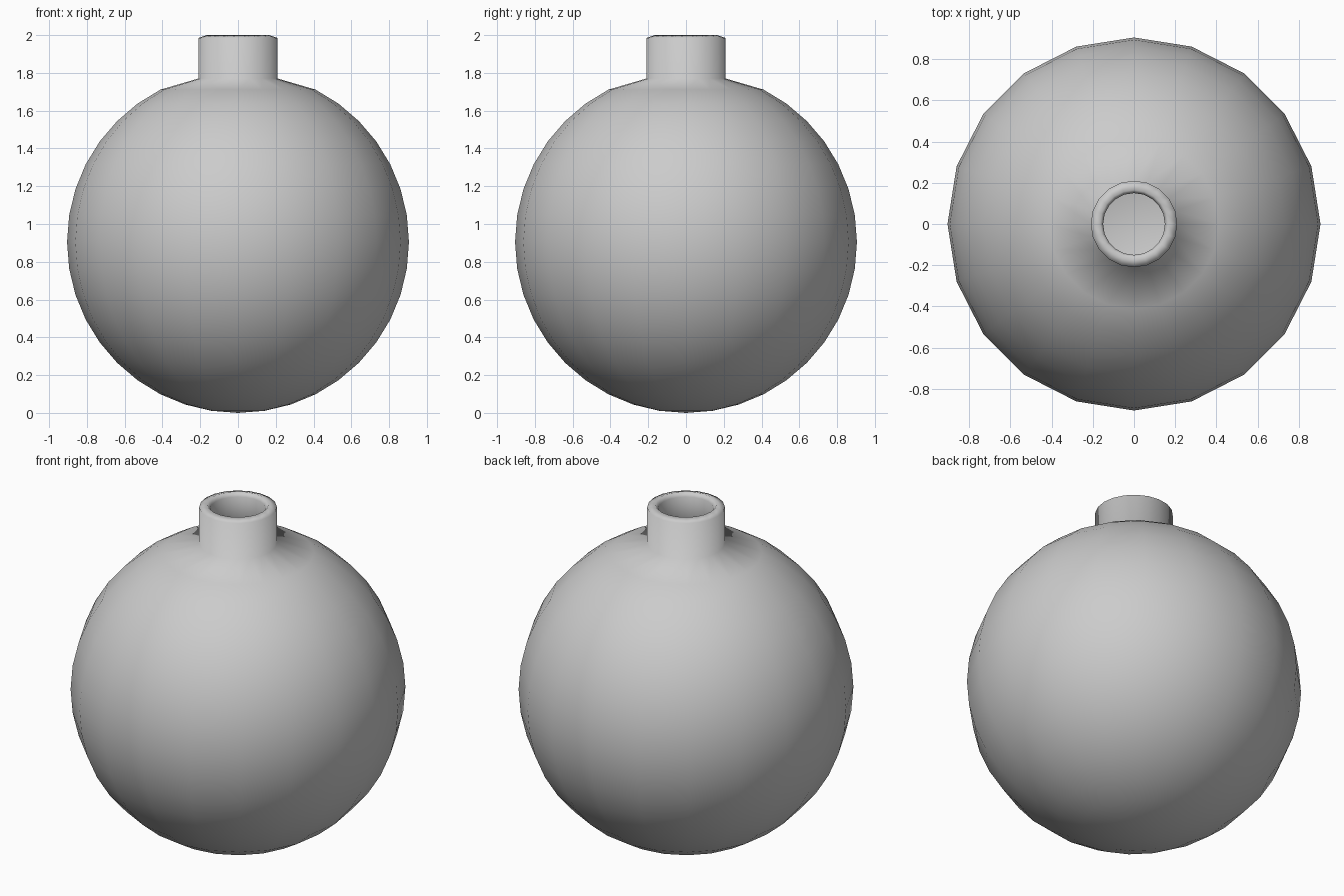
import bpy, bmesh
from math import sin, cos, radians, tau

if "Cube" in bpy.data.objects:
    bpy.data.objects.remove(bpy.data.objects["Cube"])

SIDES = 20
R, WALL = 0.905, 0.05


def arc(radius, first, last):
    """Sphere profile points in 9 degree steps, angles measured from the bottom pole."""
    step = 9 if last > first else -9
    return [(radius * sin(radians(a)), R - radius * cos(radians(a)))
            for a in range(first, last + step, step)]


def lathe(name, profile):
    """Revolve an (r, z) profile; points with zero radius become poles."""
    bm = bmesh.new()
    rings = []
    for r, z in profile:
        if r < 1e-6:
            rings.append([bm.verts.new((0, 0, z))] * SIDES)
        else:
            rings.append([bm.verts.new((r * cos(tau * i / SIDES), r * sin(tau * i / SIDES), z))
                          for i in range(SIDES)])
    for a, b in zip(rings, rings[1:]):
        for i in range(SIDES):
            j = (i + 1) % SIDES
            quad = list(dict.fromkeys((a[i], a[j], b[j], b[i])))
            bm.faces.new(quad)
    bmesh.ops.recalc_face_normals(bm, faces=bm.faces)
    mesh = bpy.data.meshes.new(name)
    bm.to_mesh(mesh)
    bm.free()
    mesh.shade_smooth()
    obj = bpy.data.objects.new(name, mesh)
    bpy.context.collection.objects.link(obj)
    return obj


# Outer globe, neck with softened lip, then the hollow inside
outer = arc(R, 0, 153)
neck = [(0.21, 1.77), (0.21, 1.985), (0.165, 2.0), (0.15, 1.975), (0.15, 1.725)]
inner = arc(R - WALL, 153, 0)
lathe("round_flask", outer + neck + inner)
